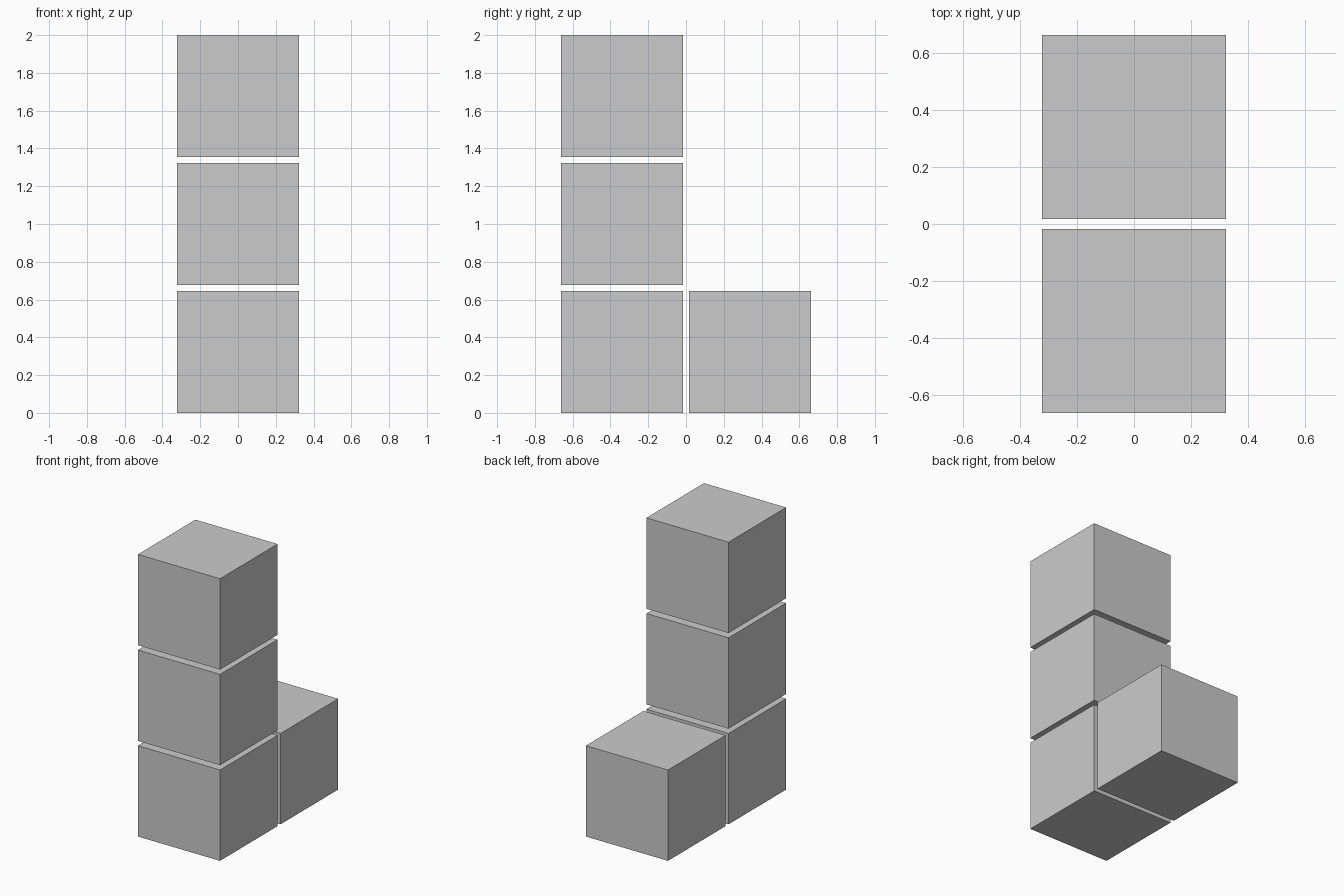
import bpy

if "Cube" in bpy.data.objects:
    bpy.data.objects.remove(bpy.data.objects["Cube"])

# Grid pitch and cube size (each cube fills 95% of its cell)
PITCH = 2 / 2.95
SIZE = 0.95 * PITCH


def add_block(name, row, level):
    """Cube in a given row (-0.5 front, 0.5 back) and height level."""
    z = SIZE / 2 + level * PITCH
    bpy.ops.mesh.primitive_cube_add(size=SIZE, location=(0, row * PITCH, z))
    bpy.context.object.name = name


# Front column of three blocks
for level, name in enumerate(("lower_block", "middle_block", "upper_block")):
    add_block(name, -0.5, level)

# Single block behind the column, forming the foot of the L
add_block("foot_block", 0.5, 0)
